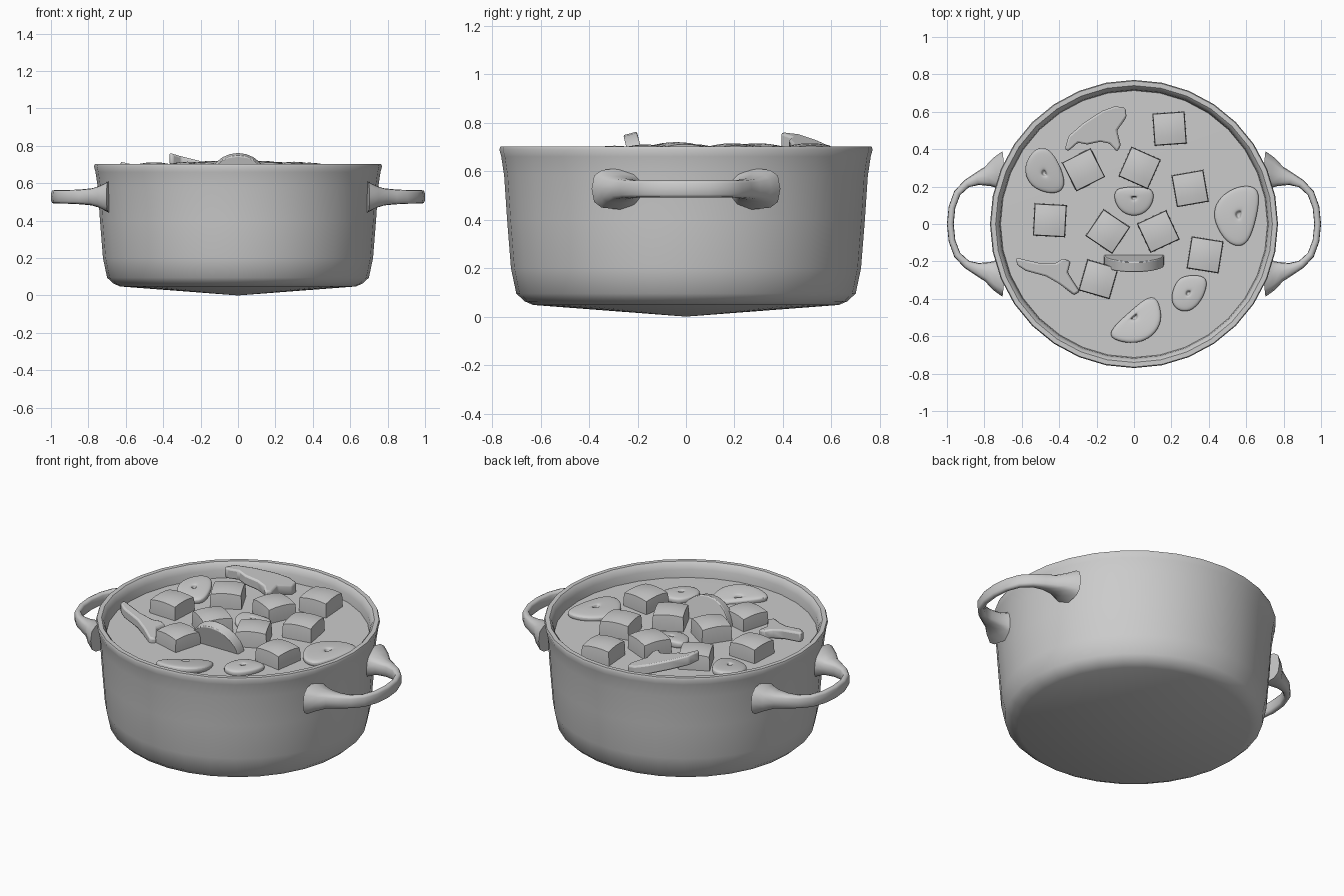
import bpy, bmesh
from math import sin, cos, pi, radians
from mathutils import Matrix, Vector

if "Cube" in bpy.data.objects:
    bpy.data.objects.remove(bpy.data.objects["Cube"])


def finish(bm, name, angle=40, bevel=0, subsurf=0):
    bmesh.ops.recalc_face_normals(bm, faces=bm.faces)
    me = bpy.data.meshes.new(name)
    bm.to_mesh(me)
    bm.free()
    ob = bpy.data.objects.new(name, me)
    bpy.context.collection.objects.link(ob)
    if bevel:
        m = ob.modifiers.new("Bevel", 'BEVEL')
        m.width, m.segments = bevel, 2
    if subsurf:
        m = ob.modifiers.new("Subsurf", 'SUBSURF')
        m.levels = m.render_levels = subsurf
    bpy.ops.object.select_all(action='DESELECT')
    ob.select_set(True)
    bpy.context.view_layer.objects.active = ob
    bpy.ops.object.shade_smooth_by_angle(angle=radians(angle))
    return ob


def lathe(name, profile, steps=32):
    bm = bmesh.new()
    vs = [bm.verts.new((r, 0, z)) for r, z in profile]
    es = [bm.edges.new(p) for p in zip(vs, vs[1:])]
    bmesh.ops.spin(bm, geom=vs + es, cent=(0, 0, 0), axis=(0, 0, 1),
                   angle=2 * pi, steps=steps, use_duplicate=False)
    bmesh.ops.remove_doubles(bm, verts=bm.verts, dist=1e-4)
    return finish(bm, name)


def bridge(bm, a, b):
    n = len(a)
    for i in range(n):
        bm.faces.new((a[i], a[(i + 1) % n], b[(i + 1) % n], b[i]))


# Pot shell with lipped rim and hollow inside
lathe("pot_body", [(0, 0), (0.63, 0.048), (0.665, 0.063), (0.70, 0.095), (0.722, 0.2),
                   (0.738, 0.4), (0.75, 0.58), (0.762, 0.66), (0.77, 0.69), (0.765, 0.702),
                   (0.74, 0.702), (0.728, 0.69), (0.718, 0.66), (0.712, 0.6),
                   (0.69, 0.2), (0.65, 0.1), (0, 0.07)])

# Broth surface
lathe("broth", [(0, 0.618), (0.714, 0.615)])


# Loop handles, wide where they meet the pot: x, y, half width, half height
half = [(0.69, 0.275, 0.115, 0.085), (0.735, 0.27, 0.085, 0.06), (0.78, 0.255, 0.055, 0.046),
        (0.84, 0.24, 0.033, 0.04), (0.895, 0.215, 0.022, 0.037), (0.945, 0.165, 0.019, 0.036),
        (0.973, 0.09, 0.018, 0.036), (0.982, 0, 0.018, 0.036)]
stations = half + [(x, -y, w, h) for x, y, w, h in half[-2::-1]]


def handle(name, side):
    bm = bmesh.new()
    rings = []
    for i, (x, y, w, h) in enumerate(stations):
        p, q = stations[max(i - 1, 0)], stations[min(i + 1, len(stations) - 1)]
        t = Vector((q[0] - p[0], q[1] - p[1], 0)).normalized()
        n = Vector((t.y, -t.x, 0))
        ring = []
        for k in range(12):
            c, s = cos(k * pi / 6), sin(k * pi / 6)
            c, s = [abs(v) ** 0.65 * (1 if v > 0 else -1) for v in (c, s)]
            co = Vector((x, y, 0.527 + s * h)) + n * (c * w)
            ring.append(bm.verts.new((co.x * side, co.y, co.z)))
        rings.append(ring)
    for a, b in zip(rings, rings[1:]):
        bridge(bm, a, b)
    bm.faces.new(rings[0])
    bm.faces.new(rings[-1])
    finish(bm, name, 60)


handle("handle_right", 1)
handle("handle_left", -1)

# Diced cubes with softly domed tops: x, y, turn in degrees, top height
cubes = [(0.19, 0.51, 4, .715), (-0.27, 0.29, 27, .715), (0.03, 0.30, -24, .715),
         (0.30, 0.19, 10, .715), (-0.45, 0.02, -3, .712), (-0.14, -0.04, -34, .72),
         (0.13, -0.04, 25, .72), (0.38, -0.165, -9, .71), (-0.19, -0.295, -16, .705)]
for i, (x, y, turn, top) in enumerate(cubes):
    bm = bmesh.new()
    bmesh.ops.create_cube(bm, size=1)
    bmesh.ops.subdivide_edges(bm, edges=bm.edges, cuts=3, use_grid_fill=True)
    for v in bm.verts:
        d = v.co.copy()
        s = 0.165
        if abs(d.x) == 0.5:
            d.x *= 1.05 - 0.2 * d.z ** 2
        if abs(d.y) == 0.5:
            d.y *= 1.05 - 0.2 * d.z ** 2
        if d.z == 0.5:
            d.z -= 0.22 * (d.x ** 2 + d.y ** 2)
        v.co = d * s
    bm.transform(Matrix.Translation((x, y, top - 0.0825)) @ Matrix.Rotation(radians(turn), 4, 'Z'))
    finish(bm, f"diced_cube_{i + 1}", 50)


# Flat slices with a small dimple: outline around a centre, then tilted
def slice_piece(name, centre, outline, z, tilt_x=0, tilt_y=0, thick=0.045):
    bm = bmesh.new()
    cx, cy = centre
    layers = [(0.85, -thick), (1.03, -thick * 0.8), (1.05, -thick * 0.2), (0.92, 0),
              (0.2, 0.006), (0.13, 0), (0.09, -0.02)]
    rings = [[bm.verts.new(((x - cx) * s, (y - cy) * s, h)) for x, y in outline]
             for s, h in layers]
    for a, b in zip(rings, rings[1:]):
        bridge(bm, a, b)
    bm.faces.new(rings[0])
    bm.faces.new(rings[-1])
    bm.transform(Matrix.Translation((cx, cy, z)) @ Matrix.Rotation(radians(tilt_x), 4, 'X')
                 @ Matrix.Rotation(radians(tilt_y), 4, 'Y'))
    finish(bm, name, 60, subsurf=2)


slice_piece("slice_left", (-.48, .27), [(-.59, .30), (-.54, .39), (-.48, .41), (-.43, .37),
            (-.385, .28), (-.37, .2), (-.41, .16), (-.49, .17), (-.56, .21)], 0.66, 8)
slice_piece("slice_right", (.56, .05), [(.42, .04), (.45, .13), (.53, .19), (.62, .205),
            (.675, .17), (.65, .02), (.61, -.1), (.55, -.12), (.48, -.08)], 0.645)
slice_piece("slice_front_right", (.29, -.37), [(.21, -.35), (.24, -.29), (.30, -.275),
            (.38, -.28), (.39, -.33), (.36, -.41), (.3, -.47), (.23, -.46), (.2, -.41)], 0.645)
slice_piece("slice_middle", (0, .14), [(-.105, .18), (-.05, .195), (.05, .195), (.105, .18),
            (.1, .11), (.06, .06), (0, .04), (-.06, .06), (-.1, .11)], 0.65, 5)
slice_piece("slice_front", (0, -.495), [(-.15, -.58), (-.02, -.465), (.1, -.36), (.14, -.45),
            (.14, -.54), (.08, -.61), (0, -.635), (-.09, -.62)], 0.64, -10, -4)


# Thick cut pieces: an outline extruded between two mapped surfaces
def slab(name, outline, lower, upper, bevel=0.01):
    bm = bmesh.new()
    a = [bm.verts.new(lower(*p)) for p in outline]
    b = [bm.verts.new(upper(*p)) for p in outline]
    bridge(bm, a, b)
    caps = [bm.faces.new(a), bm.faces.new(b)]
    bmesh.ops.triangulate(bm, faces=caps)
    finish(bm, name, 50, bevel)


# Half-round slice standing upright and leaning to the front
arc = [(0.163 * cos(k * pi / 12), 0.163 * sin(k * pi / 12)) for k in range(13)]
slab("standing_slice", arc,
     lambda x, h: (x, -0.218 - h * 0.25, 0.585 + h),
     lambda x, h: (x, -0.162 - h * 0.25, 0.6 + h))

# Mushroom slices resting at a slope
slab("mushroom_back", [(-.37, .40), (-.35, .47), (-.27, .54), (-.17, .605), (-.1, .63),
     (-.045, .62), (-.04, .57), (-.09, .5), (-.07, .42), (-.09, .385), (-.13, .43),
     (-.18, .44), (-.25, .425), (-.30, .435), (-.35, .39)],
     lambda x, y: (x, y, 0.70 - 0.25 * (x + .36) - 0.05 * (y - .4)),
     lambda x, y: (x, y, 0.76 - 0.25 * (x + .36) - 0.05 * (y - .4)))
slab("mushroom_left", [(-.63, -.18), (-.5, -.21), (-.42, -.21), (-.38, -.185), (-.34, -.2),
     (-.355, -.26), (-.29, -.36), (-.32, -.38), (-.4, -.32), (-.47, -.28), (-.58, -.25),
     (-.625, -.22)],
     lambda x, y: (x, y, 0.655 - 0.2 * (x + .63)),
     lambda x, y: (x, y, 0.715 - 0.22 * (x + .63)))
